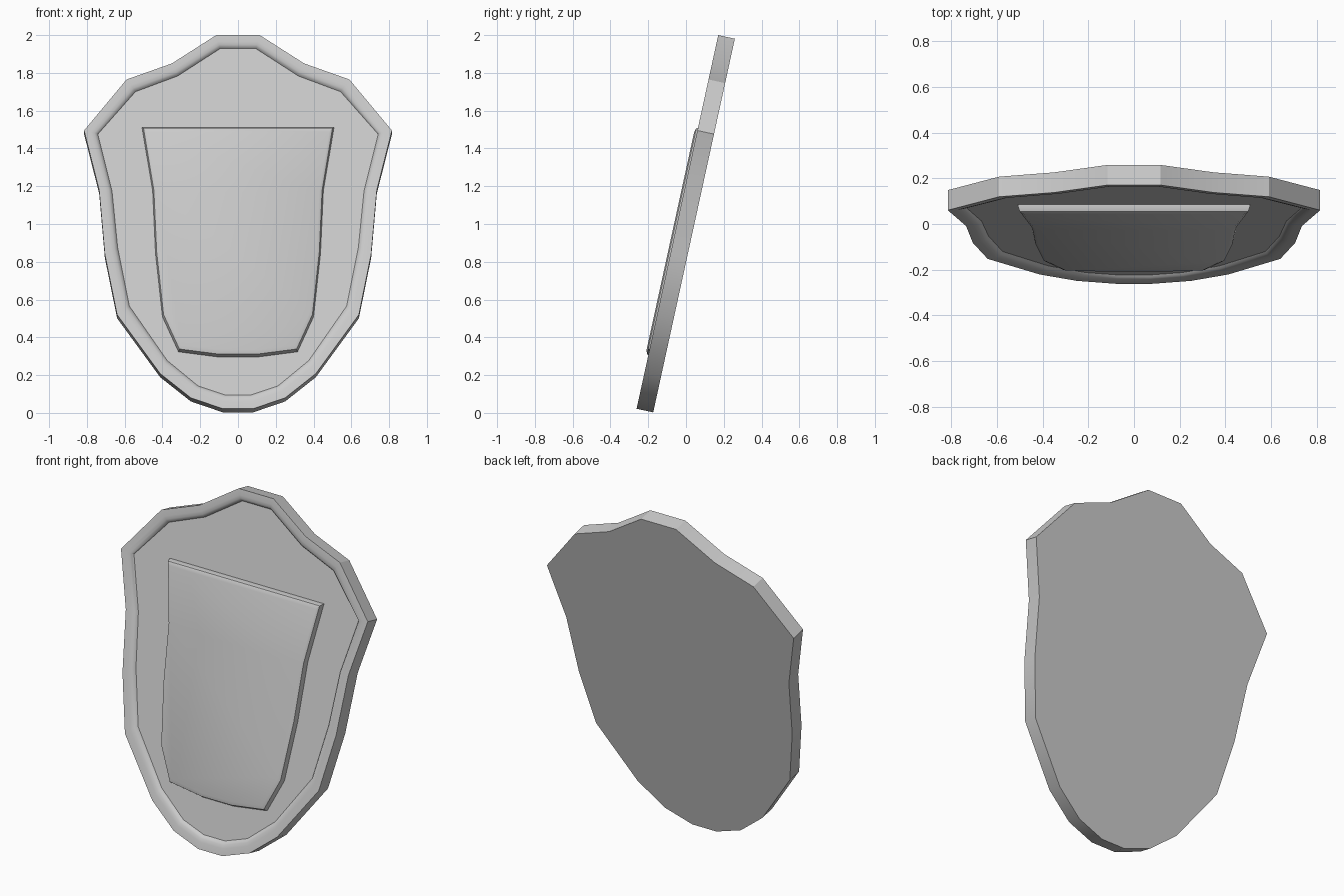
import bpy, bmesh
from math import radians
from mathutils import Vector

if "Cube" in bpy.data.objects:
    bpy.data.objects.remove(bpy.data.objects["Cube"])

SLOPE = 0.2185                      # backward lean of the plate
N = Vector((0, -1, SLOPE)).normalized()
DEPTH = 0.09


def place(p, h):
    """Point of the leaning front plane at (x, z), lifted by h along its normal."""
    return Vector((p[0], -0.262 + (p[1] - 0.02) * SLOPE, p[1])) + N * h


def mirrored(half):
    return half + [(-x, z) for x, z in reversed(half)]


def mix(a, b, t):
    return [(p[0] + (q[0] - p[0]) * t, p[1] + (q[1] - p[1]) * t) for p, q in zip(a, b)]


def loft(name, rings):
    """Capped solid through a list of (outline, height) rings."""
    bm = bmesh.new()
    loops = [[bm.verts.new(place(p, h)) for p in pts] for pts, h in rings]
    n = len(loops[0])
    for a, b in zip(loops, loops[1:]):
        for i in range(n):
            j = (i + 1) % n
            bm.faces.new((a[i], a[j], b[j], b[i]))
    bm.faces.new(loops[0])
    bm.faces.new(loops[-1])
    bmesh.ops.recalc_face_normals(bm, faces=bm.faces)
    me = bpy.data.meshes.new(name)
    bm.to_mesh(me)
    bm.free()
    ob = bpy.data.objects.new(name, me)
    bpy.context.collection.objects.link(ob)
    bpy.ops.object.select_all(action='DESELECT')
    ob.select_set(True)
    bpy.context.view_layer.objects.active = ob
    bpy.ops.object.shade_smooth_by_angle(angle=radians(30))
    return ob


# Shield plate: outer outline, rounded rim and sunken face
outer = mirrored([(0.115, 2.0), (0.35, 1.85), (0.59, 1.765), (0.815, 1.495), (0.735, 1.18),
                  (0.705, 0.84), (0.64, 0.52), (0.412, 0.208), (0.25, 0.08), (0.08, 0.022)])
inner = mirrored([(0.095, 1.933), (0.32, 1.788), (0.543, 1.705), (0.742, 1.48), (0.667, 1.18),
                  (0.637, 0.88), (0.575, 0.57), (0.375, 0.282), (0.212, 0.148), (0.07, 0.1)])
profile = [(0.5, -0.001), (0.75, -0.005), (0.9, -0.011), (1.0, -0.022)]
loft("shield_plate", [(outer, -DEPTH), (outer, 0)] + [(mix(outer, inner, t), h) for t, h in profile])

# Raised centre panel with softened edges
panel = mirrored([(0.508, 1.515), (0.452, 1.18), (0.437, 0.85), (0.4, 0.513),
                  (0.315, 0.328), (0.1, 0.3)])
centre = [(0, 0.9)] * len(panel)
loft("centre_panel", [(panel, -0.03), (panel, -0.015), (mix(panel, centre, 0.015), 0.008),
                      (mix(panel, centre, 0.05), 0.015)])
